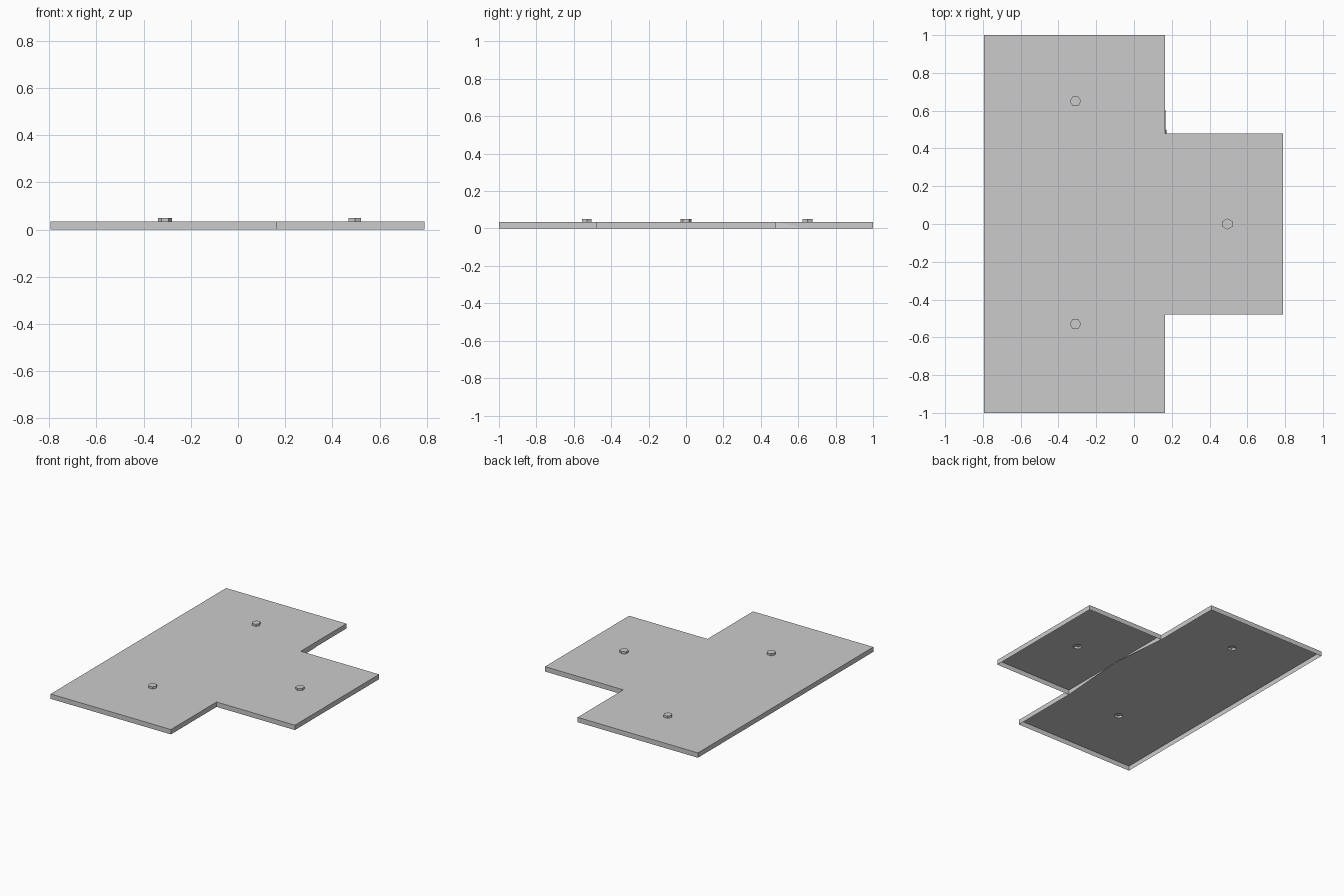
import bpy, bmesh
from math import cos, sin, pi

if "Cube" in bpy.data.objects:
    bpy.data.objects.remove(bpy.data.objects["Cube"])

PLATE_Z, STUD_Z = 0.035, 0.05
X0, XJ, X1, YS = -0.795, 0.165, 0.79, 0.48
OUTLINE = [(X0, -1), (XJ, -1), (XJ, -YS), (X1, -YS),
           (X1, YS), (XJ, YS), (XJ, 1), (X0, 1)]


def hexagon(x, y, turn):
    return [(x + 0.03 * cos(turn + i * pi / 3), y + 0.03 * sin(turn + i * pi / 3))
            for i in range(6)]


STUDS = [hexagon(-0.31, 0.65, 0), hexagon(-0.31, -0.53, 0), hexagon(0.495, 0, pi / 6)]


def finish(bm, name):
    mesh = bpy.data.meshes.new(name)
    bm.to_mesh(mesh)
    bm.free()
    bpy.context.collection.objects.link(bpy.data.objects.new(name, mesh))


def ring(bm, pts, z):
    return [bm.verts.new((x, y, z)) for x, y in pts]


def wall(bm, low, high):
    for i in range(len(low)):
        j = (i + 1) % len(low)
        bm.faces.new((low[i], low[j], high[j], high[i]))


# T-shaped plate: thin top sheet with stud openings and a skirt, open below
bm = bmesh.new()
top = ring(bm, OUTLINE, PLATE_Z)
edges = []
for loop in [top] + [ring(bm, s, PLATE_Z) for s in STUDS]:
    edges += [bm.edges.new((loop[i], loop[i - 1])) for i in range(len(loop))]
bmesh.ops.triangle_fill(bm, edges=edges, use_beauty=True, normal=(0, 0, 1))
for f in bm.faces:
    f.normal_update()
    if f.normal.z < 0:
        f.normal_flip()
wall(bm, ring(bm, OUTLINE, 0), top)
finish(bm, "plate_shell")

# Hollow hexagonal studs
for n, pts in enumerate(STUDS):
    bm = bmesh.new()
    cap = ring(bm, pts, STUD_Z)
    wall(bm, ring(bm, pts, PLATE_Z), cap)
    bm.faces.new(cap)
    finish(bm, f"hex_stud_{n + 1}")

# Tapering ribs under the joint, and the small flap at the inner corner
bm = bmesh.new()
for tri in ([(XJ, -YS, 0), (XJ, -YS, PLATE_Z), (XJ, 0, PLATE_Z)],
            [(XJ, YS, 0), (XJ, YS, PLATE_Z), (XJ, 0, PLATE_Z)],
            [(XJ, YS, PLATE_Z), (XJ + 0.006, YS, 0), (XJ + 0.004, 0.64, 0)]):
    bm.faces.new([bm.verts.new(p) for p in tri])
finish(bm, "joint_ribs")
